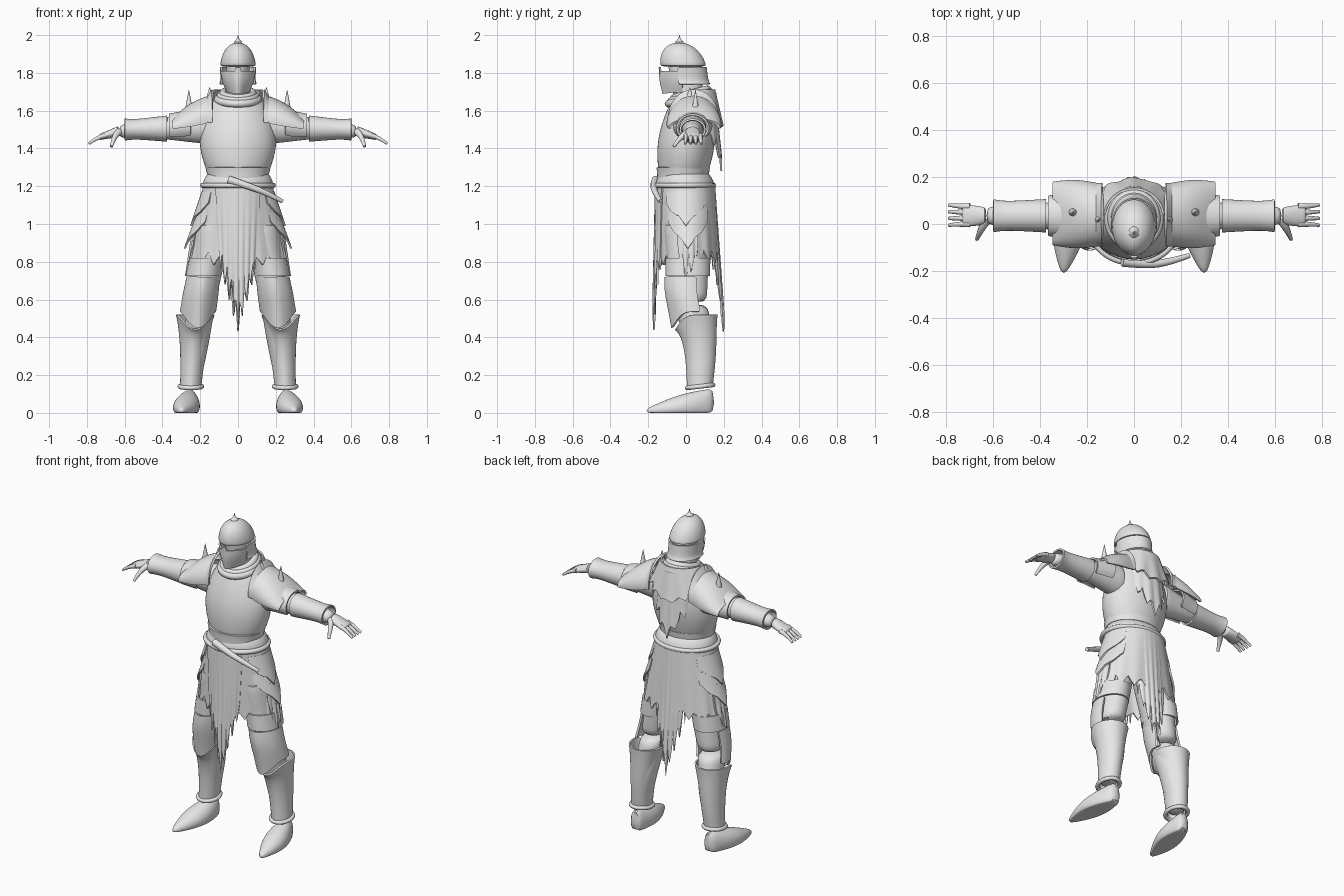
import bpy, bmesh, math, random
from math import sin, cos, pi, radians
from mathutils import Vector

random.seed(4)
if "Cube" in bpy.data.objects:
    bpy.data.objects.remove(bpy.data.objects["Cube"], do_unlink=True)

grey = (0.8, 0.8, 0.8, 1)
steel = bpy.data.materials.new("plain_grey")
steel.use_nodes = True
steel.diffuse_color = grey
steel.node_tree.nodes["Principled BSDF"].inputs["Base Color"].default_value = grey
parts = []


def finish(name, data, thickness=0, mirror=False, subsurf=0):
    """Link an object and give it its modifiers."""
    obj = bpy.data.objects.new(name, data)
    bpy.context.collection.objects.link(obj)
    data.materials.append(steel)
    if subsurf:
        obj.modifiers.new("smooth", 'SUBSURF').levels = subsurf
    if thickness:
        solid = obj.modifiers.new("thickness", 'SOLIDIFY')
        solid.thickness, solid.offset = thickness, 0
    if mirror:
        obj.modifiers.new("mirror", 'MIRROR')
    parts.append(obj)


def skin(name, rows, closed, cap, **options):
    """Join rows of points into a surface."""
    bm = bmesh.new()
    grid = [[bm.verts.new(point) for point in row] for row in rows]
    count = len(grid[0])
    for lower, upper in zip(grid, grid[1:]):
        for i in range(count if closed else count - 1):
            j = (i + 1) % count
            bm.faces.new((lower[i], lower[j], upper[j], upper[i]))
    if cap:
        bm.faces.new(grid[0])
        bm.faces.new(grid[-1])
    bmesh.ops.recalc_face_normals(bm, faces=bm.faces)
    mesh = bpy.data.meshes.new(name)
    bm.to_mesh(mesh)
    bm.free()
    finish(name, mesh, **options)


def shell(name, start, end, wide, deep, bulge=(0, 0), axis='z', flare=0, sway=0, ridge=0,
          drop=0, arc=None, thickness=0, mirror=False, profile=lambda t: 1, steps=8, sides=24):
    """Elliptical sweep from start to end; wide and deep hold the radii at both ends.
    Angle zero faces the front, or down when the sweep is level."""
    start, end = Vector(start), Vector(end)
    first, last = arc or (0, 360)
    rows = []
    for k in range(steps + 1):
        t = k / steps
        swell = sin(pi * t)
        centre = start.lerp(end, t) + Vector((0, sway * swell, 0))
        w, d = ((pair[0] + (pair[1] - pair[0]) * t + extra * swell) * profile(t) + flare * t ** 6
                for pair, extra in zip((wide, deep), bulge))
        row = []
        for i in range(sides + (arc is not None)):
            angle = radians(first + (last - first) * i / sides)
            front = max(0, cos(angle))
            u = w * sin(angle)
            v = -d * cos(angle) - ridge * front ** 12
            dip = -drop * t ** 4 * front ** 3
            offset = {'z': (u, v, dip), 'x': (0, u, v), 'y': (u, 0, v)}[axis]
            point = centre + Vector(offset)
            point.z = max(point.z, 0)
            row.append(point)
        rows.append(row)
    skin(name, rows, arc is None, arc is None and not thickness,
         thickness=thickness, mirror=mirror, subsurf=1)


def cloth(name, facing, spread, top, low, edge, middle, teeth, depth,
          fold=.03, thickness=.01, mirror=False):
    """Torn sheet hung on an ellipse; top and low are height, centre y and two radii."""
    cols, steps = teeth * 6, 10
    depths = [depth * random.uniform(.4, 1) for tooth in range(teeth + 1)]
    rows = []
    for k in range(steps + 1):
        row = []
        for i in range(cols + 1):
            u = i / cols
            saw = abs(2 * (u * teeth % 1) - 1)
            hem = edge + (middle - edge) * (1 - abs(2 * u - 1)) + depths[i // 6] * saw
            z = top[0] + (hem - top[0]) * k / steps
            fall = (top[0] - z) / (top[0] - low[0])
            y, wide, deep = (a + (b - a) * fall for a, b in zip(top[1:], low[1:]))
            angle = radians(facing + spread * (2 * u - 1))
            wave = 1 + fold * fall * sin(u * teeth * 5)
            row.append((wide * wave * sin(angle), y - deep * wave * cos(angle), z))
        rows.append(row)
    skin(name, rows, False, False, thickness=thickness, mirror=mirror)


def tube(name, points, radius, tip=1.0, cyclic=False, mirror=False):
    """Round cord through points, tapering to the tip."""
    curve = bpy.data.curves.new(name, 'CURVE')
    curve.dimensions = '3D'
    curve.bevel_depth, curve.bevel_resolution = radius, 3
    curve.use_fill_caps = True
    spline = curve.splines.new('NURBS')
    spline.points.add(len(points) - 1)
    for i, (handle, point) in enumerate(zip(spline.points, points)):
        handle.co = (*point, 1)
        handle.radius = 1 + (tip - 1) * i / (len(points) - 1)
    spline.order_u, spline.use_endpoint_u = 3, not cyclic
    spline.use_cyclic_u = cyclic
    finish(name, curve, mirror=mirror)


def hoop(name, centre, wide, deep, radius, tilt, mirror=False):
    """Closed cord round a body part, lower at the front by the tilt."""
    turns = [i * pi / 8 for i in range(16)]
    points = [Vector(centre) + Vector((wide * sin(a), -deep * cos(a), -tilt * cos(a))) for a in turns]
    tube(name, points, radius, cyclic=True, mirror=mirror)


# Helmet: spiked dome, neck guard, ridged visor and the gap for the eyes
brow, crown, tip = (0, -.01, 1.83), (0, -.035, 1.96), (0, -.035, 2)
shell("head", (0, .02, 1.6), (0, -.01, 1.87), (.07, .06), (.075, .09))
shell("helmet_dome", brow, crown, (.095, .095), (.12, .12), ridge=.006,
      profile=lambda t: math.sqrt(1 - .95 * t * t))
shell("helmet_spike", crown, tip, (.026, .002), (.028, .002), bulge=(-.007, -.007))
shell("neck_guard", brow, (0, 0, 1.74), (.092, .085), (.115, .115), flare=.01,
      arc=(72, 288), thickness=.01)
shell("visor", (0, -.01, 1.81), (0, -.015, 1.7), (.09, .055), (.113, .09), bulge=(.006, .006),
      ridge=.015, drop=.01, arc=(-88, 88), thickness=.01)
shell("nose_bar", brow, (0, -.01, 1.78), (.09, .09), (.118, .114), ridge=.012,
      arc=(-9, 9), thickness=.01, sides=6)

# Breastplate with a centre crease and a pointed lower rim
shell("breastplate", (0, -.015, 1.24), (0, .03, 1.68), (.15, .12), (.122, .09),
      bulge=(.07, .043), ridge=.006)
shell("breastplate_rim", (0, -.015, 1.3), (0, -.015, 1.265), (.168, .16), (.137, .132),
      drop=.035, thickness=.012)

# Wrapped scarf and the torn capes behind it
for k, label in enumerate(("inner", "middle", "outer")):
    spread = .015 * k
    hoop(label + "_scarf_fold", (0, .025, 1.69 - spread), .08 + spread, .09 + spread, .02, .024)
nape = (1.71, .03, .125, .12)
cloth("torn_cape", 180, 68, nape, (1.3, .03, .16, .16), 1.52, 1.28, teeth=7, depth=.11)
cloth("shoulder_cape", 180, 85, nape, (1.5, .03, .23, .165), 1.6, 1.5, teeth=8, depth=.05)

# Arms and bracers
shoulder, elbow, wrist = (.14, .03, 1.52), (.4, .035, 1.505), (.63, .035, 1.49)
knuckles = (.735, .035, 1.46)
shell("upper_arms", shoulder, elbow, (.08, .055), (.1, .055), axis='x', mirror=True)
shell("forearms", elbow, wrist, (.055, .034), (.055, .03), (.008, .008), 'x', mirror=True)
shell("bracers", (.375, .035, 1.505), (.6, .035, 1.5), (.067, .054), (.065, .042), axis='x',
      flare=.012, thickness=.01, mirror=True)

# Shoulder armour: raised collar flange, main plate, lower plate and spikes
flange, edge = (.16, .04, 1.55), (.345, .045, 1.51)
over = (82, 278)
shell("pauldron_flanges", flange, (.135, .04, 1.56), (.13, .13), (.12, .15), axis='x',
      arc=over, thickness=.012, mirror=True)
shell("pauldrons", flange, edge, (.13, .13), (.122, .045), (.01, .016), 'x',
      arc=over, thickness=.012, mirror=True)
shell("shoulder_lames", (.25, .035, 1.52), (.365, .035, 1.51), (.1, .082), (.08, .07), axis='x',
      arc=(50, 310), thickness=.01, mirror=True)
for label, base, tall in (("outer", (.26, .05, 1.61), .1), ("inner", (.15, .02, 1.66), .065)):
    rise = Vector((0, 0, tall))
    root = Vector(base)
    tube(label + "_shoulder_spikes", [root, root + rise / 2, root + rise], .02, .05, mirror=True)

# Hands with spread fingers
shell("hands", wrist, knuckles, (.034, .042), (.03, .016), (.006, 0), 'x', mirror=True)
for k, label in enumerate(("index", "middle", "ring", "little")):
    y = .025 * k
    tube(label + "_fingers", [(.7, y, 1.47), (.745, y, 1.46), (.79, y * 1.15 - .005, 1.425)],
         .014, .5, mirror=True)
tube("thumbs", [(.63, .015, 1.487), (.655, -.025, 1.47), (.67, -.065, 1.41)], .02, .4, mirror=True)

# Waist wrap with a sash tail
shell("waist_wrap", (0, 0, 1.15), (0, -.01, 1.275), (.165, .155), (.135, .125), (.028, .026))
hoop("sash_cord", (0, -.01, 1.205), .19, .158, .014, 0)
tube("sash_tail", [(-.05, -.16, 1.235), (.06, -.175, 1.2), (.16, -.16, 1.16), (.235, -.135, 1.12)],
     .022, .5)

# Skirt, torn hanging cloths and layered side plates
waist = (1.2, 0, .18, .15)
cloth("skirt", 0, 180, waist, (.75, .02, .262, .155), .8, .78, teeth=18, depth=.07, fold=.02)
cloth("front_cloth", 0, 38, (1.2, 0, .19, .16), (.45, 0, .14, .172), .8, .44, teeth=9, depth=.17)
cloth("back_cloth", 180, 40, waist, (.45, .01, .15, .19), .8, .43, teeth=9, depth=.18)
cloth("lower_side_plates", 90, 42, (1.08, .01, .205, .15), (.88, .01, .278, .16), 1, .87,
      teeth=3, depth=.02, fold=0, mirror=True)
cloth("upper_side_plates", 90, 42, (1.17, 0, .188, .15), (1, 0, .245, .165), 1.1, .99,
      teeth=3, depth=.02, fold=0, mirror=True)
cloth("side_rags", 90, 20, (1, .01, .235, .15), (.72, .01, .27, .15), .8, .7,
      teeth=4, depth=.1, mirror=True)

# Legs with thigh guards, pointed knee plates and greaves
hip, knee, ankle = (.12, 0, 1.02), (.195, .02, .58), (.25, .075, .14)
shell("thighs", hip, knee, (.1, .075), (.12, .09), (0, .004), mirror=True)
shell("shins", knee, ankle, (.075, .046), (.09, .056), (.006, .004), sway=.025, mirror=True)
shell("thigh_guards", (.168, .01, .82), (.182, .01, .725), (.089, .09), (.115, .114),
      thickness=.01, mirror=True)
shell("knee_plates", (.184, .01, .72), (.212, .035, .535), (.083, .09), (.108, .098), (.002, .004),
      sway=-.01, ridge=.01, drop=.085, arc=(-115, 115), thickness=.012, mirror=True)
shell("greaves", ankle, (.226, .055, .52), (.052, .088), (.062, .098), (-.006, -.002),
      sway=.012, ridge=.004, flare=.01, drop=.08, thickness=.01, mirror=True)
hoop("ankle_rolls", ankle, .06, .07, .012, .008, mirror=True)

# Pointed shoes with flat soles
shell("shoes", (.25, .15, .05), (.3, -.21, .01), (.03, .01), (.08, .012), (.05, .02), 'y', mirror=True)

# Bake the modifiers and shade smoothly, keeping plate edges sharp
bpy.ops.object.select_all(action='DESELECT')
for obj in parts:
    obj.select_set(True)
bpy.context.view_layer.objects.active = parts[0]
bpy.ops.object.convert(target='MESH')
bpy.ops.object.shade_smooth_by_angle(angle=radians(40))
